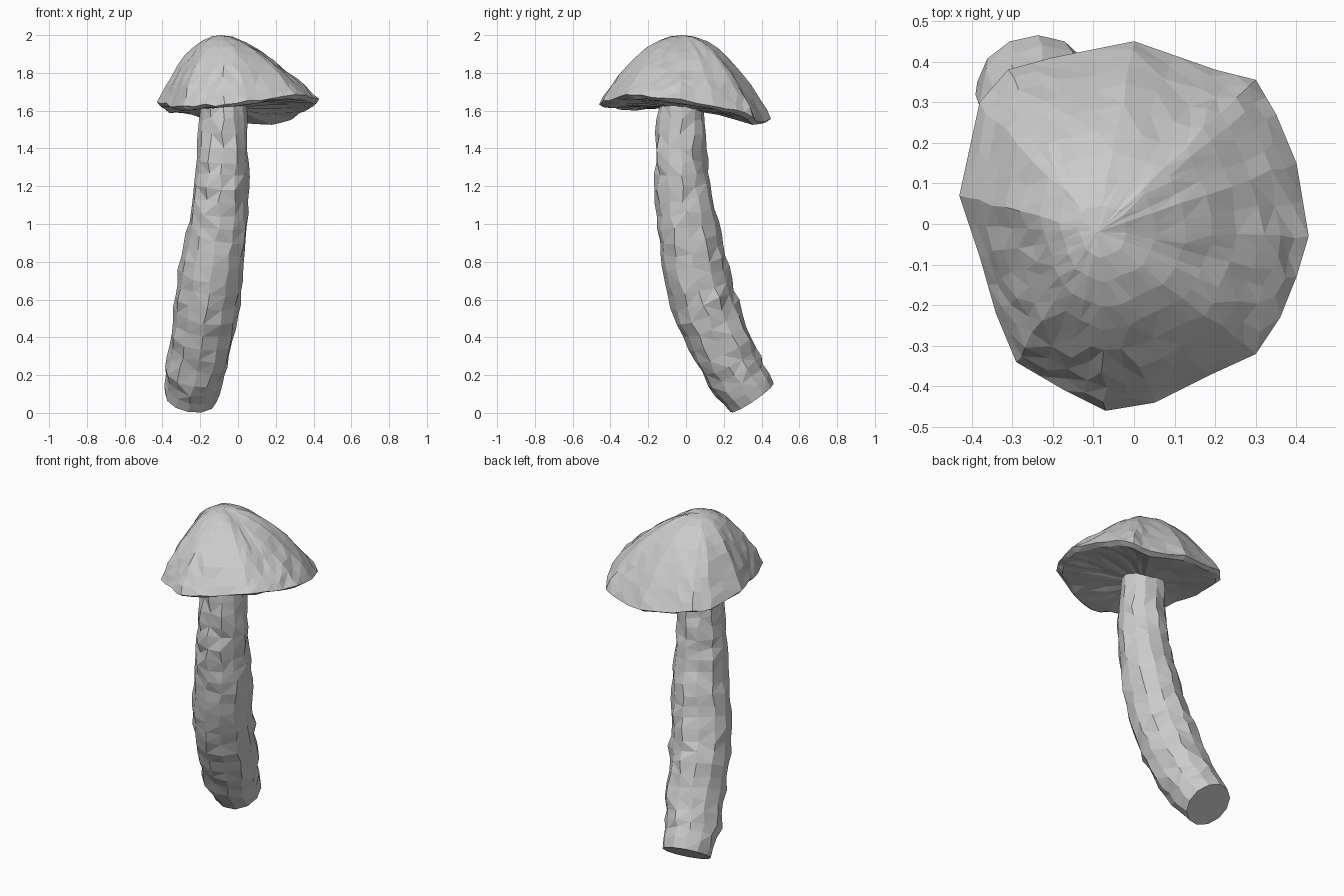
import bpy, bmesh, random
from math import cos, sin, pi, exp, atan2
from mathutils import Vector

if "Cube" in bpy.data.objects:
    bpy.data.objects.remove(bpy.data.objects["Cube"])

random.seed(7)


def jitter(a):
    return Vector([random.uniform(-a, a) for _ in range(3)])


def skin(name, rings, start=None, end=None):
    """Bridge closed rings of points; cap ends with a fan point or one flat face."""
    bm = bmesh.new()
    loops = [[bm.verts.new(p) for p in r] for r in rings]
    n = len(loops[0])
    for a, b in zip(loops, loops[1:]):
        for i in range(n):
            j = (i + 1) % n
            bm.faces.new((a[i], a[j], b[j], b[i]))
    for loop, tip in ((loops[0], start), (loops[-1], end)):
        if tip is None:
            bm.faces.new(loop)
        else:
            t = bm.verts.new(tip)
            for i in range(n):
                bm.faces.new((t, loop[i], loop[(i + 1) % n]))
    bmesh.ops.triangulate(bm, faces=[f for f in bm.faces if len(f.verts) == 4])
    bmesh.ops.recalc_face_normals(bm, faces=bm.faces)
    mesh = bpy.data.meshes.new(name)
    bm.to_mesh(mesh)
    bm.free()
    obj = bpy.data.objects.new(name, mesh)
    bpy.context.collection.objects.link(obj)
    return obj


def densify(pts, k, closed=False):
    out = []
    m = len(pts)
    for i in range(m if closed else m - 1):
        a, b = pts[i], pts[(i + 1) % m]
        out += [a.lerp(b, s / k) for s in range(k)]
    return out if closed else out + [pts[-1]]


# Stem: curved path (x, y, z, radius) swept with a rough 12-sided section
path = [(-.25, .35, .08, .138), (-.225, .255, .22, .158), (-.19, .17, .4, .168),
        (-.16, .09, .6, .174), (-.135, .04, .8, .173), (-.105, .01, 1.0, .16),
        (-.09, -.02, 1.2, .146), (-.08, -.03, 1.4, .135), (-.08, -.02, 1.63, .121)]
path = densify([Vector(p) for p in path], 3)
rings = []
for i, p in enumerate(path):
    t = (path[min(i + 1, len(path) - 1)] - path[max(i - 1, 0)]).xyz.normalized()
    u = Vector((0, 1, 0)).cross(t).normalized()
    v = t.cross(u)
    amp = 0 if i == 0 else .009
    rings.append([p.xyz + (u * cos(a) + v * sin(a)) * p.w + jitter(amp)
                  for a in (k * pi / 6 for k in range(12))])
skin("stem", rings)

# Cap: wavy tilted rim, domed over an off-centre apex
rim = [(-.43, .07, 1.64), (-.38, .3, 1.61), (-.31, .38, 1.6), (-.2, .41, 1.58),
       (0, .45, 1.55), (.2, .38, 1.54), (.3, .355, 1.57), (.35, .27, 1.6),
       (.4, .15, 1.63), (.43, -.03, 1.66), (.4, -.13, 1.67), (.36, -.23, 1.68),
       (.3, -.32, 1.68), (.18, -.375, 1.67), (.05, -.44, 1.65), (-.07, -.46, 1.63),
       (-.17, -.41, 1.63), (-.29, -.34, 1.62), (-.34, -.22, 1.62), (-.38, -.08, 1.635)]
rim = densify([Vector(p) for p in rim], 2, True)
apex = Vector((-.09, -.02, 2.0))
hub = Vector((-.08, -.02, 1.61))


def dome(p, t):
    q = apex.lerp(p, t)
    ang = atan2(p.y - apex.y, p.x - apex.x)
    power = 2.05 - .6 * exp(-((ang + .15) / .6) ** 2)   # flatter right flank
    q.z = apex.z - (apex.z - p.z) * t ** power
    return q


cap = [[dome(p, t) + jitter(.008 * t) for p in rim]
       for t in (.14, .28, .42, .55, .67, .78, .87, .94)]
cap.append([p + Vector((0, 0, random.uniform(-.008, .008))) for p in rim])
# Underside: small rolled lip, then shallow slope to the stem
for t, drop in ((.94, .016), (.75, .008), (.5, 0)):
    cap.append([hub.lerp(p, t) + jitter(.006) - Vector((0, 0, drop)) for p in rim])
skin("cap", cap, apex, hub)
